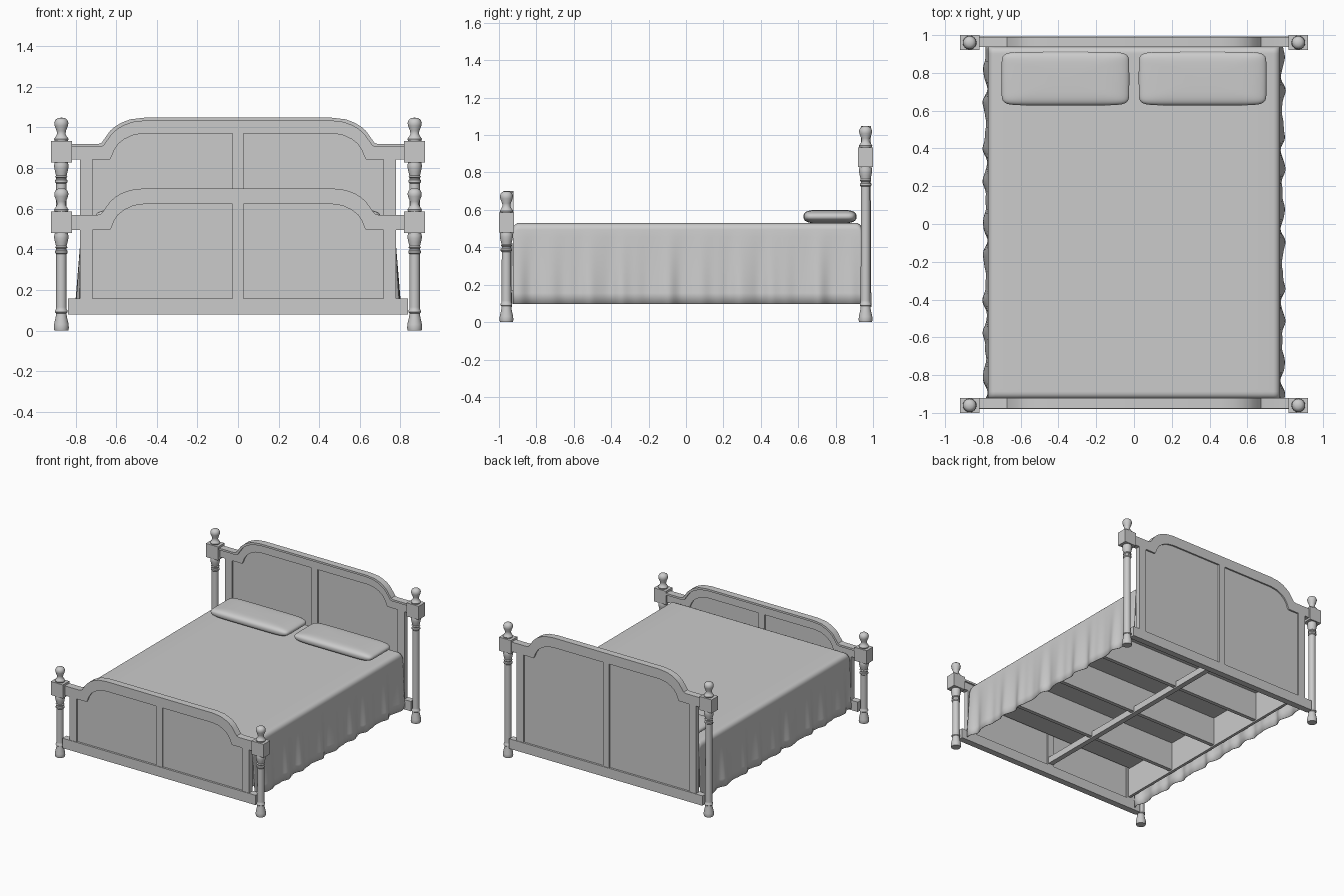
import bpy, bmesh, math
from mathutils import Vector

cube = bpy.data.objects.get("Cube")
if cube:
    bpy.data.objects.remove(cube, do_unlink=True)

grey = bpy.data.materials.new("plain grey")
grey.use_nodes = True
COLOUR = (0.6, 0.6, 0.6, 1)
grey.diffuse_color = COLOUR
grey.node_tree.nodes["Principled BSDF"].inputs["Base Color"].default_value = COLOUR


def activate(obj):
    bpy.ops.object.select_all(action='DESELECT')
    obj.select_set(True)
    bpy.context.view_layer.objects.active = obj


def finish(name, bm, smooth=None):
    bmesh.ops.recalc_face_normals(bm, faces=bm.faces)
    mesh = bpy.data.meshes.new(name)
    bm.to_mesh(mesh)
    bm.free()
    obj = bpy.data.objects.new(name, mesh)
    bpy.context.collection.objects.link(obj)
    mesh.materials.append(grey)
    if smooth:
        activate(obj)
        bpy.ops.object.shade_smooth_by_angle(angle=math.radians(smooth))
    return obj


def box(name, x0, x1, y0, y1, z0, z1):
    bm = bmesh.new()
    bmesh.ops.create_cube(bm, size=1)
    for v in bm.verts:
        v.co = Vector((x0 + (v.co.x + .5) * (x1 - x0),
                       y0 + (v.co.y + .5) * (y1 - y0),
                       z0 + (v.co.z + .5) * (z1 - z0)))
    return finish(name, bm)


def plate(name, outlines, y0, y1):
    """Flat board in the x-z plane; later outlines cut holes in the first."""
    curve = bpy.data.curves.new(name, 'CURVE')
    curve.dimensions = '2D'
    curve.fill_mode = 'BOTH'
    curve.extrude = (y1 - y0) / 2
    for pts in outlines:
        spline = curve.splines.new('POLY')
        spline.points.add(len(pts) - 1)
        for p, (x, z) in zip(spline.points, pts):
            p.co = (x, z, 0, 1)
        spline.use_cyclic_u = True
    curve.materials.append(grey)
    obj = bpy.data.objects.new(name, curve)
    bpy.context.collection.objects.link(obj)
    activate(obj)
    bpy.ops.object.convert(target='MESH')
    obj = bpy.context.object
    obj.rotation_euler.x = math.pi / 2
    obj.location.y = (y0 + y1) / 2
    bpy.ops.object.shade_smooth_by_angle(angle=math.radians(30))


def mirror(pts):
    return [(-x, z) for x, z in reversed(pts)]


# Head and foot boards: frame with two openings, recessed panel, inner moulding
CREST = [(.69, .57), (.672, .576), (.655, .6), (.63, .635), (.605, .657),
         (.575, .675), (.53, .692), (.46, .70)]
PANEL_TOP = [(.717, .495), (.63, .495), (.622, .51), (.61, .54), (.59, .57),
             (.56, .594), (.515, .615), (.46, .623)]


def board(name, y0, y1, rise, inward):
    def up(pts, dz=0.0):
        return [(x, z + rise + dz) for x, z in pts]
    half = [(.778, .1)] + up([(.778, .495), (.83, .495), (.83, .57)] + CREST)
    hole = [(.027, .157), (.717, .157)] + up(PANEL_TOP + [(.027, .623)])
    plate(name + "_frame", [half + mirror(half), hole, mirror(hole)], y0, y1)
    box(name + "_bottom_rail", -.837, .837, y0 - .004, y1 + .004, .08, .157)
    back = [(.73, .13)] + up(PANEL_TOP, .015)
    plate(name + "_panel", [back + mirror(back)], y0 + .012, y1 - .012)
    top = up([(.83, .57)] + CREST)
    low = [(x - .01 * (x < .7), z - .015) for x, z in top]
    face = y1 if inward > 0 else y0
    lip = top + mirror(top) + [(-x, z) for x, z in low] + low[::-1]
    plate(name + "_moulding", [lip], *sorted((face, face + .012 * inward)))


RISE = .348
board("footboard", -.976, -.934, 0, 1)
board("headboard", .948, .989, RISE, -1)

# Turned posts: (radius, height) profile, stretched between foot and block
FOOT = [(0, 0), (.034, 0), (.037, .012), (.036, .03), (.027, .07), (.026, .085),
        (.031, .09), (.031, .098), (.026, .104), (.026, .115)]
NECK = [(.025, .36), (.025, .376), (.031, .382), (.031, .392), (.025, .397),
        (.025, .404), (.031, .409), (.026, .416), (.031, .435), (.035, .455),
        (.035, .468), (.032, .48), (.032, .585), (.036, .595), (.027, .608),
        (.021, .62), (.023, .635), (.033, .66), (.035, .675), (.029, .69),
        (.016, .699), (0, .70)]


def post(name, x, y, rise):
    profile = FOOT + [(r, z + rise) for r, z in NECK]
    bm = bmesh.new()
    verts = [bm.verts.new((r, 0, z)) for r, z in profile]
    edges = [bm.edges.new(pair) for pair in zip(verts, verts[1:])]
    bmesh.ops.spin(bm, geom=verts + edges, cent=(0, 0, 0), axis=(0, 0, 1),
                   angle=math.tau, steps=24)
    bmesh.ops.remove_doubles(bm, verts=bm.verts, dist=.0005)
    bmesh.ops.translate(bm, vec=(x, y, 0), verts=bm.verts)
    finish(name, bm, 40)
    box(name + "_block", x - .052, x + .052, y - .04, y + .04,
        rise + .48, rise + .586)


for side, x in (("left", .87), ("right", -.87)):
    post("front_" + side + "_post", x, -.96, 0)
    post("back_" + side + "_post", x, .96, RISE)
    inner, outer = sorted((x * .84, x * .865))
    box(side + "_side_rail", inner, outer, -.94, .95, .17, .42)

# Under-bed frame and mattress
box("centre_beam", -.02, .02, -.94, .95, .17, .22)
for i in range(3):
    y = -.46 + i * .47
    box("cross_beam_%d" % (i + 1), -.74, .74, y - .015, y + .015, .18, .42)
box("mattress", -.755, .755, -.92, .936, .40, .505)

# Bedspread: one draped sheet, flat on top and gathered into folds at the sides
ROWS, Y0, Y1 = 150, -.925, .94
ARC = [(.772 - .035 * (1 - math.sin(a)), .529 - .035 * (1 - math.cos(a)))
       for a in (i * math.pi / 10 for i in range(6))]
SIDE = [(0, .53), (.3, .53), (.6, .53)] + ARC
SIDE += [(.772 + .018 * t, .494 - .398 * t) for t in (.1, .25, .4, .55, .7, .85, 1)]
SECTION = mirror(SIDE) + SIDE[1:]


def fold(y, sign):
    s = y + .37 * sign
    return (.009 * math.sin(31 * s) + .004 * math.sin(47 * s + 1)
            + .002 * math.sin(71 * s))


bm = bmesh.new()
grid = []
for j in range(ROWS + 1):
    y = Y0 + (Y1 - Y0) * j / ROWS
    end = max(0, 1 - min(y - Y0, Y1 - y) / .03)
    row = []
    for x, z in SECTION:
        drop = min(1, max(0, (.49 - z) / .36))
        sign = 1 if x > 0 else -1
        dx = sign * fold(y, sign) * drop
        dz = -.02 * end ** 2 if z > .48 else 0
        row.append(bm.verts.new((x + dx, y, z + dz)))
    grid.append(row)
for a, b in zip(grid, grid[1:]):
    for k in range(len(SECTION) - 1):
        bm.faces.new((a[k], a[k + 1], b[k + 1], b[k]))
spread = finish("bedspread", bm, 60)
thick = spread.modifiers.new("cloth thickness", 'SOLIDIFY')
thick.thickness = .004


# Pillows: soft superellipse cushions
def power(v, e):
    return math.copysign(abs(v) ** e, v)


for name, cx in (("left_pillow", .363), ("right_pillow", -.363)):
    bm = bmesh.new()
    bmesh.ops.create_uvsphere(bm, u_segments=64, v_segments=24, radius=1)
    for v in bm.verts:
        lon = math.atan2(v.co.y, v.co.x)
        lat = math.asin(max(-1, min(1, v.co.z)))
        ring = power(math.cos(lat), .35)
        px = ring * power(math.cos(lon), .22)
        py = ring * power(math.sin(lon), .22)
        v.co = (cx + .338 * px, .77 + .142 * py,
                .564 + .036 * power(math.sin(lat), .85))
    finish(name, bm, 60)
